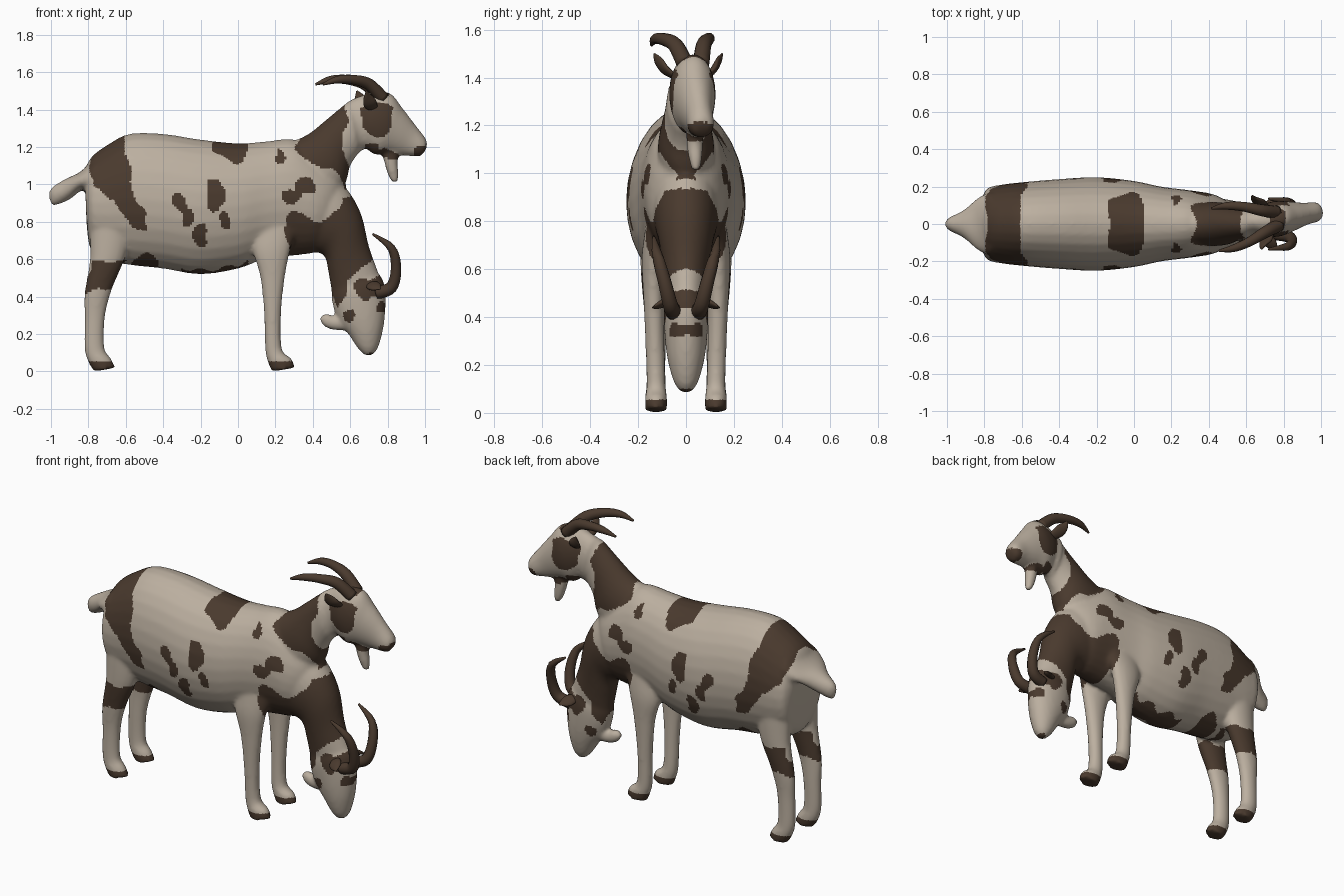
import bpy
import bmesh
from math import sin, cos, pi, radians
from mathutils import Matrix, Vector

default_cube = bpy.data.objects.get("Cube")
if default_cube:
    bpy.data.objects.remove(default_cube, do_unlink=True)


def make_material(name, colour):
    material = bpy.data.materials.new(name)
    material.use_nodes = True
    material.diffuse_color = colour
    shader = material.node_tree.nodes["Principled BSDF"]
    shader.inputs["Base Color"].default_value = colour
    shader.inputs["Roughness"].default_value = 0.9
    return material


cream = make_material("cream coat", (0.5, 0.43, 0.35, 1))
brown = make_material("dark brown coat", (0.068, 0.042, 0.027, 1))

# The raised head is turned a little to its left
POLL = Vector((0.72, 0, 0))
HEAD_TURN = (Matrix.Translation(POLL + Vector((0, 0.02, 0)))
             @ Matrix.Rotation(radians(10), 4, "Z") @ Matrix.Translation(-POLL))
STRAIGHT = Matrix.Identity(4)


def spline(stations, steps):
    """Catmull-Rom interpolation through rows of numbers."""
    rows = [stations[0]] + list(stations) + [stations[-1]]
    result = []
    for k in range(len(stations) - 1):
        for s in range(steps):
            t = s / steps
            result.append([b + t / 2 * (c - a + t * (2*a - 5*b + 4*c - d + t * (3*(b - c) + d - a)))
                           for a, b, c, d in zip(*rows[k:k + 4])])
    return result + [list(stations[-1])]


def skin_rings(name, rings, transform=STRAIGHT, material=cream):
    """Bridge rings of points into a closed, smooth-shaded solid."""
    bm = bmesh.new()
    loops = [[bm.verts.new(transform @ p) for p in ring] for ring in rings]
    count = len(loops[0])
    for first, second in zip(loops, loops[1:]):
        for i in range(count):
            j = (i + 1) % count
            bm.faces.new((first[i], first[j], second[j], second[i]))
    bm.faces.new(loops[0])
    bm.faces.new(loops[-1])
    bmesh.ops.recalc_face_normals(bm, faces=bm.faces)
    for face in bm.faces:
        face.smooth = True
    mesh = bpy.data.meshes.new(name)
    bm.to_mesh(mesh)
    bm.free()
    mesh.materials.append(material)
    obj = bpy.data.objects.new(name, mesh)
    bpy.context.collection.objects.link(obj)
    return obj


def loft(name, stations, side=0, transform=STRAIGHT):
    """Each station: two profile points (x, z, x, z), half width, sideways offset."""
    rings = []
    for ax, az, bx, bz, width, *offset in spline(stations, 5):
        a, b = Vector((ax, 0, az)), Vector((bx, 0, bz))
        shift = side * offset[0] if offset else 0
        rings.append([(a + b) / 2 + (a - b) / 2 * cos(t) + Vector((0, width * sin(t) + shift, 0))
                      for t in (2 * pi * i / 28 for i in range(28))])
    return skin_rings(name, rings, transform)


def sweep(name, path, side, flat=1.0, transform=STRAIGHT):
    """Round or flattened tube along (x, y, z, radius) points."""
    nodes = spline([(x, y * side, z, r) for x, y, z, r in path], 5)
    centres = [Vector(n[:3]) for n in nodes]
    rings = []
    for i, node in enumerate(nodes):
        tangent = centres[min(i + 1, len(nodes) - 1)] - centres[max(i - 1, 0)]
        across = tangent.cross(Vector((0.5, 0, 0.3)).cross(Vector((0, 1, 0)))).normalized()
        normal = tangent.cross(across).normalized()
        rings.append([centres[i] + node[3] * (across * cos(t) + normal * flat * sin(t))
                      for t in (2 * pi * k / 12 for k in range(12))])
    return skin_rings(name, rings, transform, brown)


# Trunk and tail
parts = [loft("coat", [
    (-.82, 1.08, -.81, .80, .13), (-.78, 1.15, -.79, .66, .19), (-.7, 1.21, -.72, .6, .21),
    (-.58, 1.27, -.58, .57, .225), (-.4, 1.27, -.4, .55, .24), (-.2, 1.24, -.2, .52, .25),
    (0, 1.22, 0, .55, .23), (.15, 1.23, .14, .6, .2), (.3, 1.24, .3, .62, .18),
    (.42, 1.16, .42, .64, .16), (.52, 1.08, .47, .7, .12), (.58, 1, .5, .82, .05)])]
parts.append(loft("tail", [
    (-.76, 1.15, -.78, .93, .17), (-.84, 1.07, -.83, .97, .14),
    (-.92, 1.03, -.9, .92, .075), (-1, .98, -.97, .89, .035), (-1.01, .93, -1, .89, .01)]))

# Raised neck, head and beard
parts.append(loft("raised_neck", [
    (.2, 1.2, .45, .85, .12), (.36, 1.26, .57, 1, .115), (.5, 1.37, .6, 1.1, .09, .01),
    (.6, 1.45, .66, 1.18, .078, .015), (.68, 1.48, .73, 1.2, .07, .02)], side=1))
parts.append(loft("raised_head", [
    (.62, 1.45, .65, 1.23, .05), (.7, 1.49, .68, 1.2, .085), (.81, 1.49, .73, 1.16, .095),
    (.88, 1.41, .8, 1.165, .08), (.95, 1.32, .88, 1.155, .06),
    (1.01, 1.24, .95, 1.15, .052), (1.01, 1.19, .98, 1.15, .03)], transform=HEAD_TURN))
parts.append(loft("raised_beard", [
    (.88, 1.2, .76, 1.2, .035), (.855, 1.13, .78, 1.13, .035),
    (.86, 1.06, .8, 1.06, .028), (.855, 1.01, .825, 1.01, .015)], transform=HEAD_TURN))

# Grazing neck, head and beard
parts.append(loft("grazing_neck", [
    (.4, 1.1, .2, .75, .15), (.56, 1, .38, .65, .135), (.655, .85, .46, .62, .115),
    (.7, .67, .485, .52, .095), (.75, .53, .5, .43, .085)]))
parts.append(loft("grazing_head", [
    (.7, .57, .51, .5, .06), (.77, .5, .5, .4, .09), (.79, .4, .53, .28, .09),
    (.78, .25, .59, .2, .077), (.75, .13, .64, .125, .05), (.715, .085, .68, .085, .02)]))
parts.append(loft("grazing_beard", [
    (.6, .32, .6, .22, .035), (.53, .295, .53, .22, .035),
    (.47, .31, .48, .23, .03), (.435, .29, .45, .25, .015)]))

# Legs, a mirrored pair at each end
HIND_LEG = [
    (-.55, .85, -.8, .85, .07, .12), (-.6, .62, -.79, .62, .06, .13),
    (-.67, .45, -.82, .42, .046, .13), (-.71, .3, -.82, .28, .04, .125),
    (-.715, .13, -.82, .12, .04, .125), (-.68, .07, -.8, .05, .046, .125),
    (-.655, .02, -.77, 0, .045, .125)]
FRONT_LEG = [
    (.32, .78, .06, .76, .05, .12), (.28, .65, .08, .64, .05, .135),
    (.25, .5, .12, .5, .044, .135), (.23, .3, .14, .3, .04, .13),
    (.235, .12, .145, .12, .04, .125), (.285, .07, .16, .05, .046, .125),
    (.305, .02, .18, 0, .045, .125)]
for side in (1, -1):
    parts.append(loft("hind_leg", HIND_LEG, side))
    parts.append(loft("front_leg", FRONT_LEG, side))

# Horns and ears
RAISED_HORN = [(.77, .035, 1.46, .035), (.69, .06, 1.535, .032), (.6, .095, 1.56, .026),
               (.51, .115, 1.56, .02), (.43, .115, 1.535, .006)]
GRAZING_HORN = [(.74, .05, .42, .035), (.82, .065, .45, .032), (.845, .09, .55, .028),
                (.82, .12, .66, .022), (.72, .135, .735, .006)]
RAISED_EAR = [(.72, .06, 1.4, .02), (.69, .1, 1.43, .036), (.67, .125, 1.465, .028), (.66, .145, 1.5, .005)]
GRAZING_EAR = [(.7, .06, .47, .02), (.72, .09, .46, .036), (.74, .115, .45, .03), (.76, .14, .44, .005)]
for side, label in ((1, "left"), (-1, "right")):
    sweep(label + "_raised_horn", RAISED_HORN, side, transform=HEAD_TURN)
    sweep(label + "_grazing_horn", GRAZING_HORN, side)
    sweep(label + "_raised_ear", RAISED_EAR, side, 0.4, HEAD_TURN)
    sweep(label + "_grazing_ear", GRAZING_EAR, side, 0.4)

# Fuse the flesh parts into one continuous coat
bpy.ops.object.select_all(action="DESELECT")
for part in parts:
    part.select_set(True)
coat = parts[0]
bpy.context.view_layer.objects.active = coat
bpy.ops.object.join()
remesh = coat.modifiers.new("fuse", "REMESH")
remesh.mode = "VOXEL"
remesh.voxel_size = 0.012
relax = coat.modifiers.new("relax", "SMOOTH")
relax.factor = 0.5
relax.iterations = 5
for modifier in ("fuse", "relax"):
    bpy.ops.object.modifier_apply(modifier=modifier)

# Coat markings in side outline: large patches, then oval spots
PATCHES = [
    [(-.79, 1.13), (-.79, 1.3), (-.63, 1.3), (-.57, 1.05), (-.56, .93), (-.48, .84),
     (-.5, .75), (-.58, .78), (-.66, .92), (-.78, .98)],
    [(-.14, 1.3), (.05, 1.3), (.04, 1.13), (-.02, 1.11), (-.13, 1.19)],
    [(.31, 1.2), (.4, 1.4), (.58, 1.5), (.58, 1.33), (.55, 1.2), (.64, 1.04), (.58, .98), (.52, 1.07), (.35, 1.13)],
    [(.25, .83), (.3, .87), (.4, .8), (.5, .82), (.57, .94), (.72, .93), (.75, .62),
     (.67, .56), (.6, .5), (.54, .34), (.46, .45), (.46, .6), (.27, .62)],
    [(.66, 1.4), (.72, 1.44), (.82, 1.42), (.83, 1.32), (.77, 1.24), (.66, 1.3)],
    [(-.31, .5), (-.31, .55), (-.15, .54), (0, .57), (.05, .6), (.05, .5)],
    [(-.85, .42), (-.64, .45), (-.6, .59), (-.77, .59)]]
SPOTS = [
    (-.31, .9, .04, .05), (-.27, .83, .03, .05), (-.12, .95, .05, .09), (-.2, .72, .04, .065), (-.07, .8, .03, .05),
    (.22, 1.14, .025, .04), (.28, .94, .05, .04), (.36, .99, .06, .045), (-.5, .58, .07, .05), (.6, .3, .035, .035),
    (.74, .46, .06, .05), (.67, .44, .04, .06), (.72, .09, .03, .02), (.76, .34, .03, .03),
    (.99, 1.18, .05, .04), (.72, 1.2, .04, .03), (.8, 1.16, .07, .025), (.77, 1.49, .05, .03)]


def inside(x, z, outline):
    crossings = 0
    for (ax, az), (bx, bz) in zip(outline, outline[1:] + outline[:1]):
        if (az > z) != (bz > z) and x < ax + (z - az) * (bx - ax) / (bz - az):
            crossings += 1
    return crossings % 2 == 1


def is_dark(point):
    # Wavy offset gives the patches ragged edges
    x = point.x + 0.009 * sin(40 * point.z + 13 * point.x)
    z = point.z + 0.009 * sin(45 * point.x + 1)
    if point.z < 0.055:
        return True
    if any(((x - cx) / rx) ** 2 + ((z - cz) / rz) ** 2 < 1 for cx, cz, rx, rz in SPOTS):
        return True
    return any(inside(x, z, outline) for outline in PATCHES)


coat.data.materials.clear()
coat.data.materials.append(cream)
coat.data.materials.append(brown)
for polygon in coat.data.polygons:
    polygon.use_smooth = True
    polygon.material_index = int(is_dark(polygon.center))
